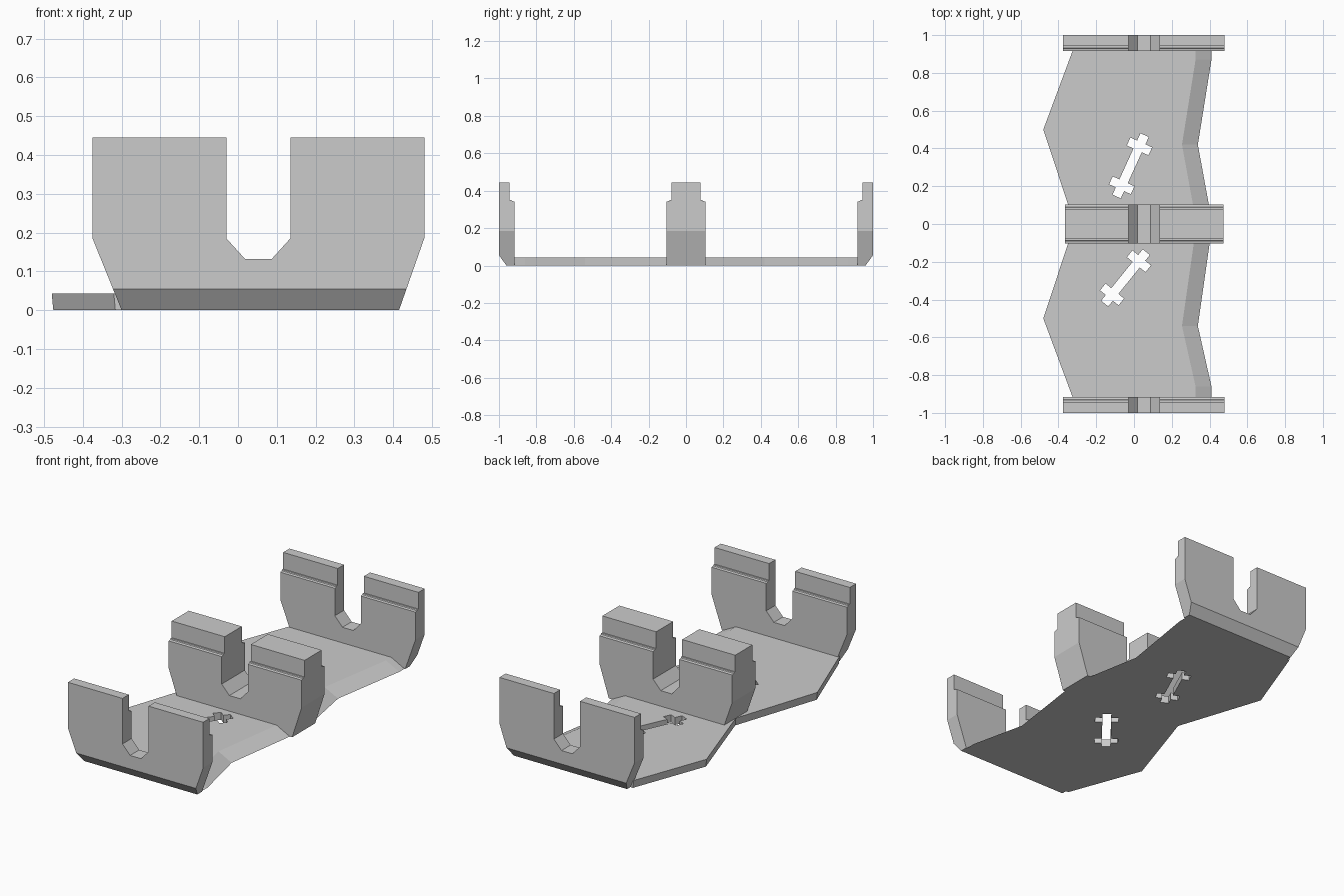
import bpy, bmesh, math
from mathutils import Vector, Matrix

if "Cube" in bpy.data.objects:
    bpy.data.objects.remove(bpy.data.objects["Cube"])


def loft(name, lower, upper):
    """Closed solid between two matching rings of points."""
    bm = bmesh.new()
    a = [bm.verts.new(p) for p in lower]
    b = [bm.verts.new(p) for p in upper]
    n = len(a)
    bm.faces.new(a)
    bm.faces.new(b)
    for i in range(n):
        j = (i + 1) % n
        bm.faces.new((a[i], a[j], b[j], b[i]))
    bmesh.ops.recalc_face_normals(bm, faces=bm.faces)
    me = bpy.data.meshes.new(name)
    bm.to_mesh(me)
    bm.free()
    ob = bpy.data.objects.new(name, me)
    bpy.context.collection.objects.link(ob)
    return ob


def combine(ob, tool, operation):
    """Apply a boolean and remove the helper."""
    tool.hide_render = True
    mod = ob.modifiers.new("cut", 'BOOLEAN')
    mod.operation = operation
    mod.solver = 'EXACT'
    mod.object = tool
    bpy.context.view_layer.objects.active = ob
    bpy.ops.object.modifier_apply(modifier=mod.name)
    bpy.data.objects.remove(tool, do_unlink=True)


def cradle(name, side, left=-0.375, right=0.48):
    """Notched wall: front profile intersected with side profile."""
    front = [(left, .445), (left, .185), (-.30, 0), (.415, 0), (right, .185),
             (right, .445), (.135, .445), (.135, .185), (.087, .132),
             (.018, .132), (-.03, .185), (-.03, .445)]
    ob = loft(name, [(x, -1.2, z) for x, z in front], [(x, 1.2, z) for x, z in front])
    tool = loft("side_cutter", [(-1, y, z) for y, z in side], [(1, y, z) for y, z in side])
    combine(ob, tool, 'INTERSECT')


# End walls: chamfered outside foot, stepped inside top
end_side = [(.96, 0), (1, .055), (1, .447), (.943, .447), (.943, .35),
            (.933, .35), (.93, .345), (.917, .342), (.917, 0)]
cradle("back_cradle", end_side)
cradle("front_cradle", [(-y, z) for y, z in end_side])

# Middle wall: stepped on both sides
half = [(.104, 0), (.104, .342), (.09, .345), (.087, .35), (.077, .35), (.077, .447)]
cradle("middle_cradle", half + [(-y, z) for y, z in reversed(half)], -.365, .475)

# Floor plate: zigzag outline with sloped right edge
left_edge = [(-.32, .93), (-.48, .5), (-.315, 0), (-.48, -.5), (-.32, -.93)]
right_edge = [(.41, -.93), (.41, -.86), (.338, -.54), (.415, 0), (.338, .42), (.41, .87), (.41, .93)]
bottom = [(x + .004, y, 0) for x, y in left_edge] + [(x, y, 0) for x, y in right_edge]
top = [(x, y, .043) for x, y in left_edge] + [(x - .084, y, .043) for x, y in right_edge]
floor = loft("floor_plate", bottom, top)


# Double-cross slots through the floor
def slot(x, y, angle, length, bar):
    w, c, t = .024, .063, .023
    q = [(length / 2, w), (bar + t, w), (bar + t, c), (bar - t, c), (bar - t, w)]
    upper = q + [(-u, v) for u, v in reversed(q)]
    ring = upper + [(u, -v) for u, v in reversed(upper)]
    m = Matrix.Translation((x, y, 0)) @ Matrix.Rotation(math.radians(angle), 4, 'Z')
    tool = loft("slot_cutter", [m @ Vector((u, v, -.1)) for u, v in ring],
                [m @ Vector((u, v, .1)) for u, v in ring])
    combine(floor, tool, 'DIFFERENCE')


slot(-.018, .308, 65.5, .357, .113)
slot(-.045, -.285, 51, .35, .113)
